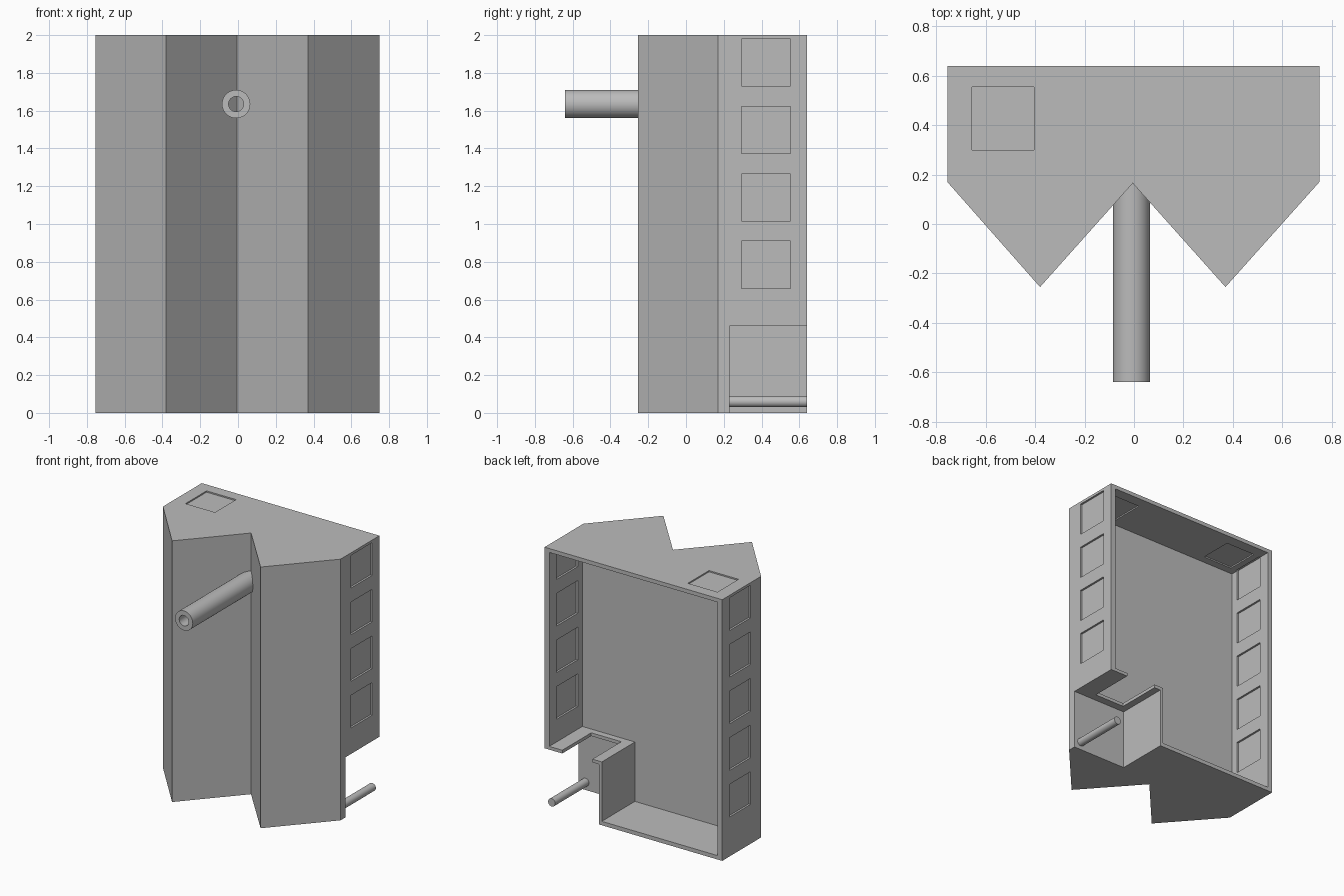
import bpy
import bmesh
from mathutils import Matrix, Vector

if "Cube" in bpy.data.objects:
    bpy.data.objects.remove(bpy.data.objects["Cube"])

grey = bpy.data.materials.new("mid_grey")
grey.use_nodes = True
grey.diffuse_color = (0.5, 0.5, 0.5, 1)
grey.node_tree.nodes["Principled BSDF"].inputs["Base Color"].default_value = (0.5, 0.5, 0.5, 1)


def make_object(name, bm):
    bmesh.ops.recalc_face_normals(bm, faces=bm.faces)
    mesh = bpy.data.meshes.new(name)
    bm.to_mesh(mesh)
    bm.free()
    mesh.materials.append(grey)
    obj = bpy.data.objects.new(name, mesh)
    bpy.context.collection.objects.link(obj)
    return obj


def prism(name, outline, z0, z1):
    """Extrude an outline in the ground plane from z0 up to z1."""
    bm = bmesh.new()
    face = bm.faces.new([bm.verts.new((x, y, z0)) for x, y in outline])
    top = bmesh.ops.extrude_face_region(bm, geom=[face])["geom"]
    bmesh.ops.translate(bm, vec=(0, 0, z1 - z0),
                        verts=[v for v in top if isinstance(v, bmesh.types.BMVert)])
    return make_object(name, bm)


def boxes(name, ranges):
    """One mesh of boxes, each given as x, y and z ranges."""
    bm = bmesh.new()
    for spans in ranges:
        low, high = (Vector([s[i] for s in spans]) for i in (0, 1))
        matrix = Matrix.Translation((low + high) / 2) @ Matrix.Diagonal((high - low).to_4d())
        bmesh.ops.create_cube(bm, size=1, matrix=matrix)
    return make_object(name, bm)


def cut(target, cutter):
    cutter.hide_render = True
    mod = target.modifiers.new("cut", "BOOLEAN")
    mod.operation = "DIFFERENCE"
    mod.solver = "EXACT"
    mod.object = cutter
    bpy.context.view_layer.objects.active = target
    bpy.ops.object.modifier_apply(modifier=mod.name)
    bpy.data.objects.remove(cutter)


def smooth(obj):
    bpy.ops.object.select_all(action="DESELECT")
    obj.select_set(True)
    bpy.context.view_layer.objects.active = obj
    bpy.ops.object.shade_smooth_by_angle()


def tube(name, x, z, y0, y1, radius, bore=0):
    """Round bar along y, bored right through if a bore is given."""
    bm = bmesh.new()
    rings = []
    for r in ([radius, bore] if bore else [radius]):
        for y in (y0, y1):
            circle = bmesh.ops.create_circle(
                bm, segments=48, radius=r, cap_ends=not bore,
                matrix=Matrix.Translation((x, y, z)) @ Matrix.Rotation(1.5707963, 4, "X"))
            rings.append(circle["verts"])
    pairs = [(0, 1), (2, 3), (0, 2), (1, 3)] if bore else [(0, 1)]
    for a, b in pairs:
        for i in range(48):
            j = (i + 1) % 48
            bm.faces.new((rings[a][i], rings[a][j], rings[b][j], rings[b][i]))
    obj = make_object(name, bm)
    smooth(obj)
    return obj


# Main shell with a two-pointed front
LEFT, RIGHT, BACK = 0.75, -0.755, 0.64
WALL, SLAB, INNER = 0.04, 0.03, 0.24
shell = prism("cabinet_shell", [
    (RIGHT, BACK), (RIGHT, 0.17), (-0.38, -0.255), (-0.005, 0.165),
    (0.37, -0.255), (LEFT, 0.17), (LEFT, BACK)], 0, 2)

# Open back cavity
cut(shell, boxes("cavity_cutter", [
    ((RIGHT + WALL, LEFT - WALL), (INNER, 0.8), (SLAB, 2 - SLAB))]))

# Recessed panels on both faces of the side walls and the roof
DEPTH = 0.015
panel_y = (0.295, 0.552)
outer, inner = [], []
for row in range(5):
    top = 1.98 - 0.357 * row
    for side, wall_x in ((1, LEFT), (-1, RIGHT)):
        if side == 1 and row == 4:
            continue
        for group, a, b in ((outer, -DEPTH, 0.05), (inner, -WALL - 0.01, DEPTH - WALL)):
            xs = sorted((wall_x + side * a, wall_x + side * b))
            group.append((xs, panel_y, (top - 0.25, top)))
roof_x = (-0.655, -0.405)
roof_y = (0.3, 0.555)
outer.append((roof_x, roof_y, (1.99, 2.05)))
for xs in (roof_x, (0.42, 0.67)):
    inner.append((xs, roof_y, (1.96, 1.98)))
cut(shell, boxes("outer_panel_cutter", outer))
cut(shell, boxes("inner_panel_cutter", inner))

# Corner notch at the lower back
NOTCH_X, NOTCH_Y, NOTCH_Z = 0.29, 0.23, 0.46
cut(shell, boxes("notch_cutter", [
    ((NOTCH_X, 0.9), (NOTCH_Y, 0.8), (-0.1, NOTCH_Z))]))

# Walls that close the notch off from the cavity
boxes("notch_side_wall", [
    ((NOTCH_X - 0.025, NOTCH_X), (INNER - 0.01, BACK), (0, NOTCH_Z + 0.025))])
shelf_edge = LEFT - WALL
prism("notch_shelf", [
    (NOTCH_X, INNER), (shelf_edge, INNER), (shelf_edge, BACK), (0.6, BACK),
    (0.6, 0.29), (0.345, 0.29), (0.345, BACK), (NOTCH_X, BACK)],
    NOTCH_Z, NOTCH_Z + 0.025)
boxes("notch_front_wall", [
    ((NOTCH_X, LEFT), (0.2, NOTCH_Y), (0, NOTCH_Z))])

# Round parts
tube("front_pipe", -0.01, 1.635, -0.64, 0.17, 0.075, 0.04)
tube("notch_rod", 0.69, 0.06, 0.21, BACK, 0.03)
